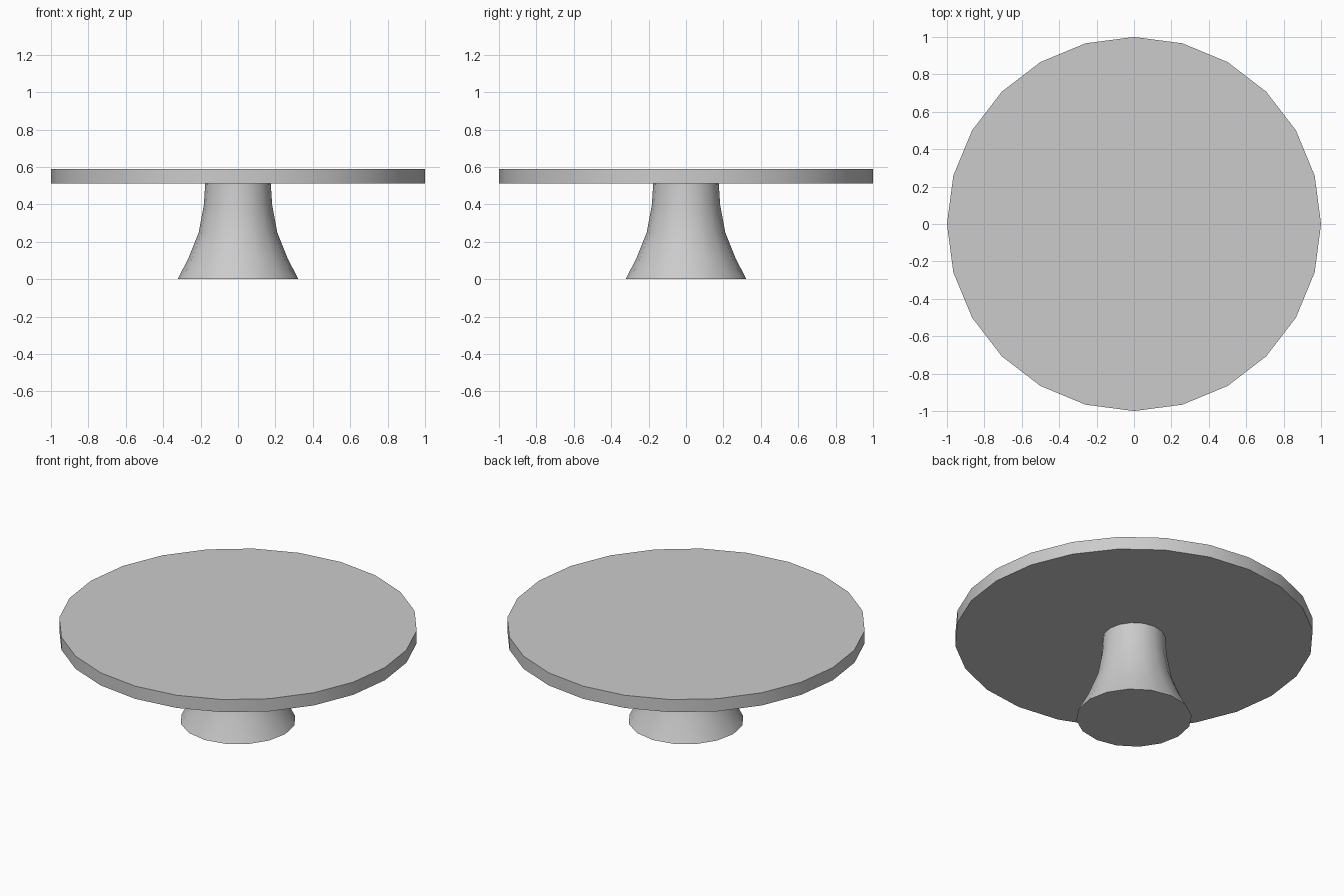
import bpy, bmesh, math

if "Cube" in bpy.data.objects:
    bpy.data.objects.remove(bpy.data.objects["Cube"])


def lathe(name, profile, sides):
    """Closed solid of revolution from (radius, z) points, bottom to top."""
    bm = bmesh.new()
    rings = []
    for r, z in profile:
        rings.append([bm.verts.new((r * math.cos(2 * math.pi * i / sides),
                                    r * math.sin(2 * math.pi * i / sides), z))
                      for i in range(sides)])
    for a, b in zip(rings, rings[1:]):
        for i in range(sides):
            j = (i + 1) % sides
            bm.faces.new((a[i], a[j], b[j], b[i]))
    bm.faces.new(rings[0][::-1])
    bm.faces.new(rings[-1])
    mesh = bpy.data.meshes.new(name)
    bm.to_mesh(mesh)
    bm.free()
    obj = bpy.data.objects.new(name, mesh)
    bpy.context.collection.objects.link(obj)
    # Smooth round sides, sharp rims
    bpy.ops.object.select_all(action='DESELECT')
    obj.select_set(True)
    bpy.context.view_layer.objects.active = obj
    bpy.ops.object.shade_smooth_by_angle(angle=math.radians(40))
    return obj


# Flared pedestal
lathe("pedestal", [(0.323, 0), (0.266, 0.11), (0.21, 0.25),
                   (0.183, 0.395), (0.175, 0.512)], 16)

# Round table top
lathe("table_top", [(1.0, 0.512), (1.0, 0.59)], 24)
